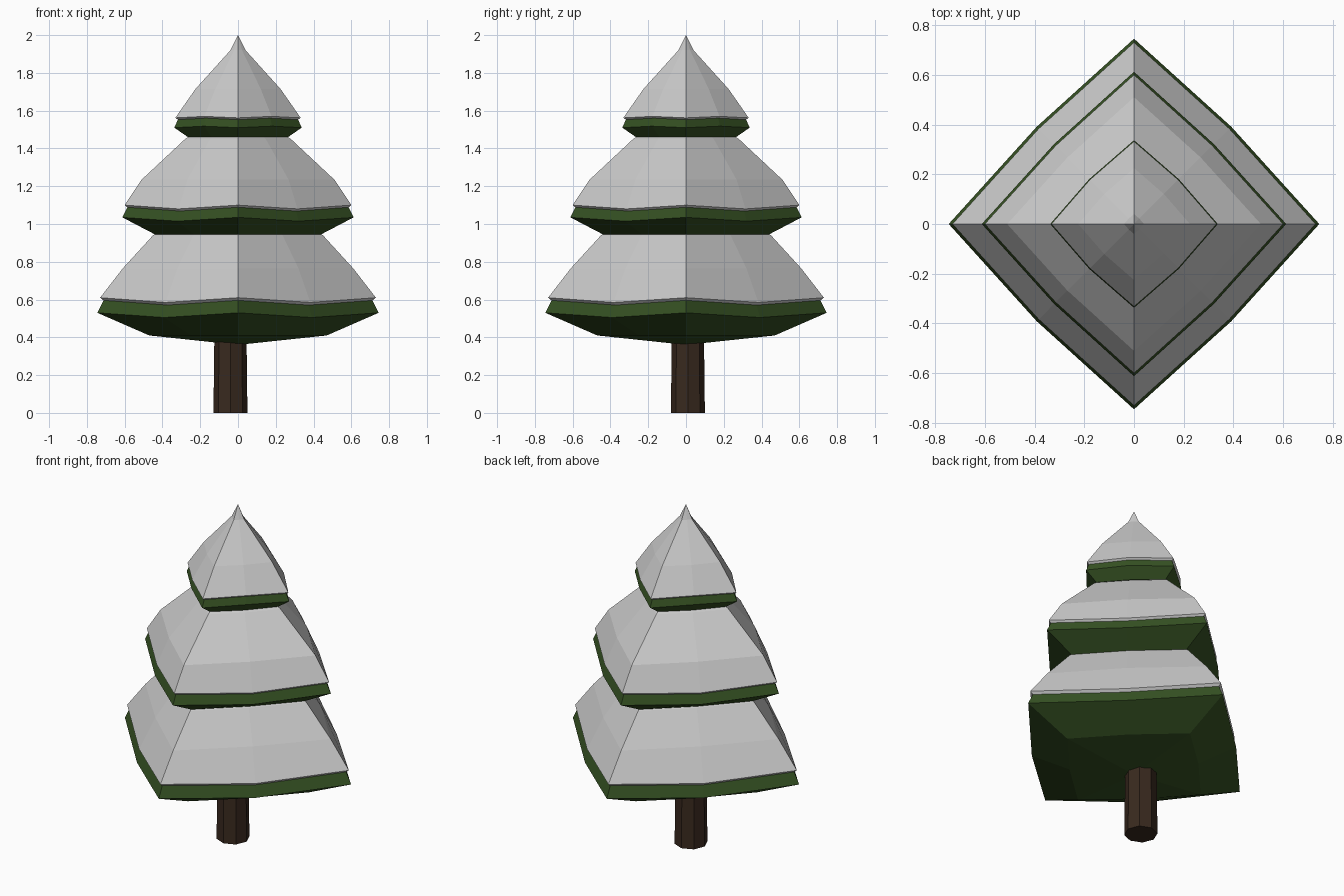
import bpy, bmesh, math

if "Cube" in bpy.data.objects:
    bpy.data.objects.remove(bpy.data.objects["Cube"])


def material(name, rgb):
    m = bpy.data.materials.new(name)
    m.diffuse_color = (*rgb, 1)
    m.use_nodes = True
    m.node_tree.nodes["Principled BSDF"].inputs["Base Color"].default_value = m.diffuse_color
    return m


GREEN = material("needles", (0.037, 0.085, 0.017))
BROWN = material("bark", (0.04, 0.022, 0.013))


def make_object(name, bm, mat=None):
    bmesh.ops.recalc_face_normals(bm, faces=bm.faces)
    me = bpy.data.meshes.new(name)
    bm.to_mesh(me)
    bm.free()
    ob = bpy.data.objects.new(name, me)
    bpy.context.collection.objects.link(ob)
    if mat:
        me.materials.append(mat)
    return ob


def diamond_loft(name, profile, bulge, mat=None):
    """Loft eight-point diamond rings; profile = (corner radius, z, mid-edge z offset).
    A radius of 0 makes a pole."""
    bm = bmesh.new()
    rings = []
    for r, z, dz in profile:
        if r == 0:
            rings.append([bm.verts.new((0, 0, z))])
            continue
        ring = []
        for i in range(8):
            a = i * math.pi / 4
            mid = i % 2
            d = r * bulge * math.sqrt(2) if mid else r
            ring.append(bm.verts.new((d * math.cos(a), d * math.sin(a), z + dz * mid)))
        rings.append(ring)
    for lo, hi in zip(rings, rings[1:]):
        for i in range(8):
            j = (i + 1) % 8
            if len(lo) == 1:
                bm.faces.new((lo[0], hi[j], hi[i]))
            elif len(hi) == 1:
                bm.faces.new((lo[i], lo[j], hi[0]))
            else:
                bm.faces.new((lo[i], lo[j], hi[j], hi[i]))
    return make_object(name, bm, mat)


# Each tier: green bough bowl, then snow cap above it
tiers = {
    "lower": (0.525, -0.025,
              [(0, 0.36), (0.47, 0.41), (0.745, 0.53), (0.71, 0.60), (0, 0.62)],
              [(0, 0.60), (0.705, 0.59), (0.73, 0.61), (0.61, 0.765), (0.45, 0.94), (0, 1.20)]),
    "middle": (0.525, -0.02,
               [(0, 0.90), (0.44, 0.945), (0.612, 1.035), (0.58, 1.10), (0, 1.12)],
               [(0, 1.10), (0.575, 1.08), (0.60, 1.10), (0.51, 1.235), (0.28, 1.45), (0, 1.62)]),
    "top": (0.535, 0.008,
            [(0, 1.44), (0.265, 1.46), (0.337, 1.51), (0.315, 1.56), (0, 1.58)],
            [(0, 1.57), (0.315, 1.55), (0.332, 1.562), (0.225, 1.715), (0.04, 1.92), (0, 2.0)]),
}
for name, (bulge, dz, green, snow) in tiers.items():
    # Mid-edge points only sag around the rims
    diamond_loft(name + "_boughs", [(r, z, dz if i >= 2 else 0) for i, (r, z) in enumerate(green)],
                 bulge, GREEN)
    diamond_loft(name + "_snow", [(r, z, dz if i <= 2 else 0) for i, (r, z) in enumerate(snow)],
                 bulge)

# Trunk, slightly off centre
bm = bmesh.new()
bmesh.ops.create_cone(bm, cap_ends=True, segments=8, radius1=0.09, radius2=0.084, depth=0.5)
bmesh.ops.translate(bm, verts=bm.verts, vec=(-0.04, 0.01, 0.25))
make_object("trunk", bm, BROWN)
